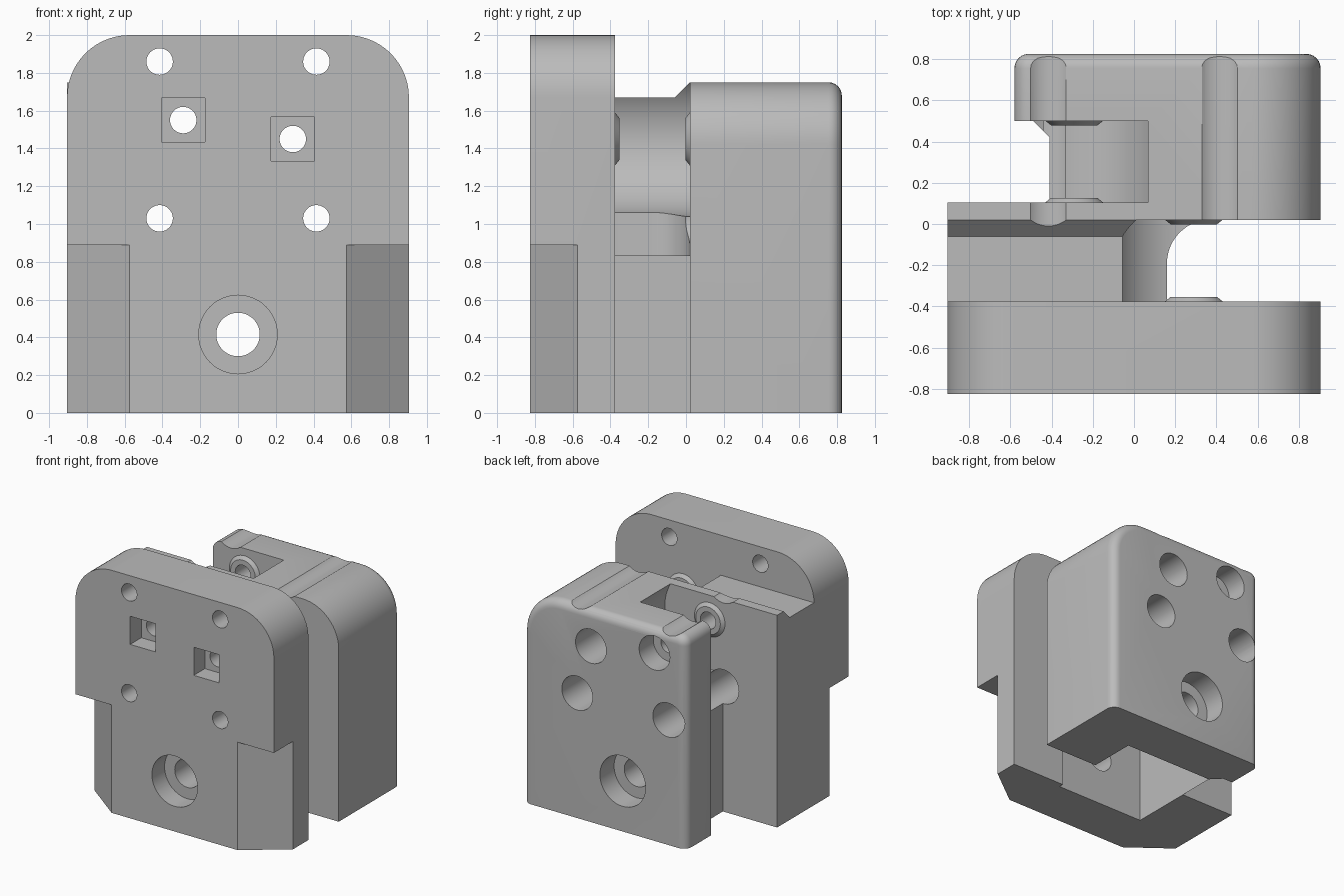
import bpy, bmesh, math
from mathutils import Vector

if "Cube" in bpy.data.objects:
    bpy.data.objects.remove(bpy.data.objects["Cube"])

grey = bpy.data.materials.new("plain grey")
grey.diffuse_color = (0.5, 0.5, 0.5, 1)
grey.use_nodes = True
grey.node_tree.nodes["Principled BSDF"].inputs["Base Color"].default_value = grey.diffuse_color


def prism(name, pts, axis, lo, hi, back_bevel=0):
    """Extrude a 2D outline along an axis: x -> (y,z), y -> (x,z), z -> (x,y)."""
    i = "xyz".index(axis)

    def place(p, t):
        v = list(p)
        v.insert(i, t)
        return Vector(v)
    bm = bmesh.new()
    face = bm.faces.new([bm.verts.new(place(p, lo)) for p in pts])
    ext = bmesh.ops.extrude_face_region(bm, geom=[face])
    shift = place((0, 0), hi - lo)
    for v in ext["geom"]:
        if isinstance(v, bmesh.types.BMVert):
            v.co += shift
    bmesh.ops.recalc_face_normals(bm, faces=bm.faces)
    if back_bevel:  # round the far rim except along the base
        rim = [e for e in bm.edges if all(abs(v.co[i] - hi) < 1e-5 for v in e.verts)
               and max(v.co.z for v in e.verts) > 1e-4]
        bmesh.ops.bevel(bm, geom=rim, offset=back_bevel, segments=6,
                        profile=0.5, affect='EDGES')
    me = bpy.data.meshes.new(name)
    bm.to_mesh(me)
    bm.free()
    ob = bpy.data.objects.new(name, me)
    bpy.context.collection.objects.link(ob)
    me.materials.append(grey)
    return ob


def arc(cx, cy, r, a0, a1, n=14):
    return [(cx + r * math.cos(math.radians(a0 + (a1 - a0) * k / n)),
             cy + r * math.sin(math.radians(a0 + (a1 - a0) * k / n))) for k in range(n + 1)]


def box(x0, x1, y0, y1):
    return [(x0, y0), (x1, y0), (x1, y1), (x0, y1)]


def rod(x, z, r, y0, y1, r2=None, n=48):
    """Cylinder or cone along y."""
    ob = prism("rod", arc(x, z, r, 0, 360 - 360 / n, n - 1), 'y', y0, y1)
    if r2 is not None:
        for v in ob.data.vertices:
            if abs(v.co.y - y1) < 1e-5:
                v.co.x = x + (v.co.x - x) * r2 / r
                v.co.z = z + (v.co.z - z) * r2 / r
    return ob


def combine(ob, tool, op):
    mod = ob.modifiers.new("bool", 'BOOLEAN')
    mod.operation, mod.solver, mod.object = op, 'EXACT', tool
    bpy.context.view_layer.objects.active = ob
    bpy.ops.object.modifier_apply(modifier=mod.name)
    bpy.data.objects.remove(tool)


# Front plate, rounded at the top, with chamfered lower corners
W, R = 0.905, 0.33
body = prism("extruder_body", [(-W, 0), (W, 0)] + arc(W - R, 2 - R, R, 0, 90)
             + arc(R - W, 2 - R, R, 90, 180), 'y', -0.825, -0.375)
for s in (-1, 1):
    combine(body, prism("chamfer", [(s * 0.575, -0.825), (s * 1.037, -0.475),
                                    (s * 1.037, -0.95), (s * 0.575, -0.95)],
                        'z', -0.1, 0.89), 'DIFFERENCE')

# Back block and the side wall joining it to the plate
combine(body, prism("wall", [(-0.4, 0), (0.2, 0), (0.2, 1.75), (0.02, 1.75),
                             (-0.06, 1.67), (-0.4, 1.67)], 'x', -W, 0.4), 'UNION')
combine(body, prism("block", [(-0.58, 0), (W, 0)] + arc(W - R, 1.75 - R, R, 0, 90)
                    + arc(-0.5, 1.67, 0.08, 90, 180, 6), 'y', 0.02, 0.825, 0.07), 'UNION')

# Openings: right slot, left gap, two round roller seats, lower gear pocket
cuts = [
    prism("slot", [(0.16, -0.375), (1.2, -0.375), (1.2, 0.02)]
          + arc(0.37, -0.19, 0.21, 90, 180), 'z', -0.1, 2.1),
    prism("gap", [(-1.2, 0.105), (-0.41, 0.105), (-0.41, 0.42), (-0.49, 0.5), (-1.2, 0.5)],
          'z', -0.1, 2.1),
    rod(0.29, 1.45, 0.41, -0.375, 0.02, n=72),
    rod(-0.29, 1.55, 0.41, 0.105, 0.5, n=72),
    prism("pocket", box(-0.41, 0.41, -0.415, 0.42), 'z', -0.1, 0.83),
]
for c in cuts:
    combine(body, c, 'DIFFERENCE')

# Tapered spacer rings on both sides of each roller seat
for x, z, ya, yb in ((0.29, 1.45, -0.375, 0.02), (-0.29, 1.55, 0.105, 0.5)):
    combine(body, rod(x, z, 0.152, ya - 0.01, ya + 0.022, 0.112), 'UNION')
    combine(body, rod(x, z, 0.152, yb + 0.01, yb - 0.022, 0.112), 'UNION')

# Screw holes with wide rear bores
for x in (-0.415, 0.415):
    for z in (1.03, 1.86):
        combine(body, rod(x, z, 0.07, -1, -0.3), 'DIFFERENCE')
        combine(body, rod(x, z, 0.14, -0.375, 1), 'DIFFERENCE')

# Roller bolts: square nut pocket in front, round bore behind
for x, z, depth in ((-0.29, 1.55, 0.64), (0.29, 1.45, 0.4)):
    combine(body, rod(x, z, 0.07, -1, 1), 'DIFFERENCE')
    combine(body, rod(x, z, 0.14, depth, 1), 'DIFFERENCE')
    combine(body, prism("nut", box(x - 0.116, x + 0.116, z - 0.116, z + 0.116),
                        'y', -1, -0.68), 'DIFFERENCE')

# Main shaft hole, counterbored on both ends
combine(body, rod(0, 0.415, 0.115, -1, 1), 'DIFFERENCE')
combine(body, rod(0, 0.415, 0.208, -1, -0.66), 'DIFFERENCE')
combine(body, rod(0, 0.415, 0.208, 0.64, 1), 'DIFFERENCE')

bpy.ops.object.select_all(action='DESELECT')
body.select_set(True)
bpy.context.view_layer.objects.active = body
bpy.ops.object.shade_smooth_by_angle(angle=math.radians(30))
